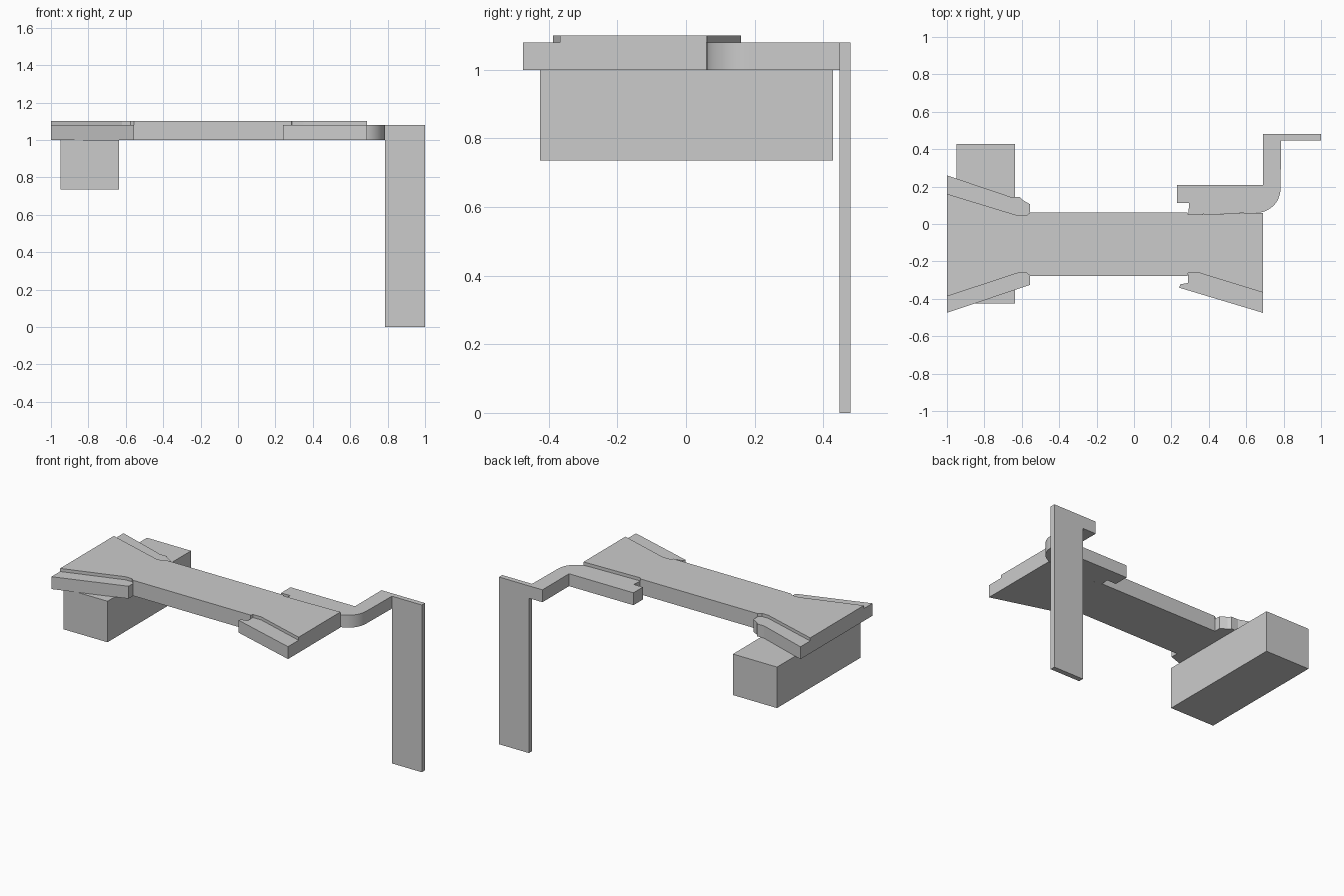
import bpy, bmesh, math

if "Cube" in bpy.data.objects:
    bpy.data.objects.remove(bpy.data.objects["Cube"])


def slab(name, pts, z0, z1, smooth=False):
    """Extrude a plan outline vertically from z0 to z1."""
    bm = bmesh.new()
    face = bm.faces.new([bm.verts.new((x, y, z0)) for x, y in pts])
    ext = bmesh.ops.extrude_face_region(bm, geom=[face])
    top = [v for v in ext["geom"] if isinstance(v, bmesh.types.BMVert)]
    bmesh.ops.translate(bm, verts=top, vec=(0, 0, z1 - z0))
    bmesh.ops.recalc_face_normals(bm, faces=bm.faces)
    mesh = bpy.data.meshes.new(name)
    bm.to_mesh(mesh)
    bm.free()
    ob = bpy.data.objects.new(name, mesh)
    bpy.context.collection.objects.link(ob)
    if smooth:
        bpy.context.view_layer.objects.active = ob
        ob.select_set(True)
        bpy.ops.object.shade_smooth_by_angle(angle=math.radians(30))
        ob.select_set(False)
    return ob


def rect(x0, x1, y0, y1):
    return [(x0, y0), (x1, y0), (x1, y1), (x0, y1)]


BASE, STEP, TOP = 1.0, 1.08, 1.10

# Main deck, flared at the left end and at the front right
slab("bridge_deck", [
    (-1, -0.387), (-0.62, -0.262), (-0.575, -0.262), (-0.555, -0.277),
    (0.285, -0.277), (0.29, -0.262), (0.35, -0.262), (0.69, -0.367),
    (0.69, 0.06), (0.29, 0.05), (0.285, 0.062),
    (-0.555, 0.062), (-0.575, 0.045), (-0.62, 0.045), (-1, 0.161)], BASE, TOP)

# Lower kerbs beside the flared ends
slab("left_back_kerb", [
    (-1, 0.161), (-0.62, 0.045), (-0.575, 0.045), (-0.555, 0.062),
    (-0.555, 0.105), (-0.595, 0.128), (-0.61, 0.145), (-0.66, 0.145),
    (-1, 0.26)], BASE, STEP)
slab("left_front_kerb", [
    (-1, -0.475), (-0.555, -0.325), (-0.555, -0.277), (-0.575, -0.262),
    (-0.62, -0.262), (-1, -0.387)], BASE, STEP)
slab("right_front_kerb", [
    (0.69, -0.475), (0.69, -0.367), (0.35, -0.262), (0.29, -0.262),
    (0.29, -0.315), (0.25, -0.322), (0.24, -0.34)], BASE, STEP)

# Walkway with a rounded outer corner leading to the support plate
corner = [(0.655 + 0.128 * math.sin(a), 0.188 - 0.128 * math.cos(a))
          for a in (math.radians(90 * i / 12) for i in range(13))]
slab("curved_walkway", [(0.23, 0.112), (0.295, 0.112), (0.29, 0.05)] + corner + [
    (0.787, 0.447), (0.787, 0.48), (0.69, 0.48), (0.69, 0.208),
    (0.23, 0.208)], BASE, STEP, smooth=True)

# Tall support plate and block under the left end
slab("support_plate", rect(0.787, 1.0, 0.447, 0.48), 0, STEP)
slab("abutment_block", rect(-0.95, -0.635, -0.425, 0.428), 0.735, BASE)
